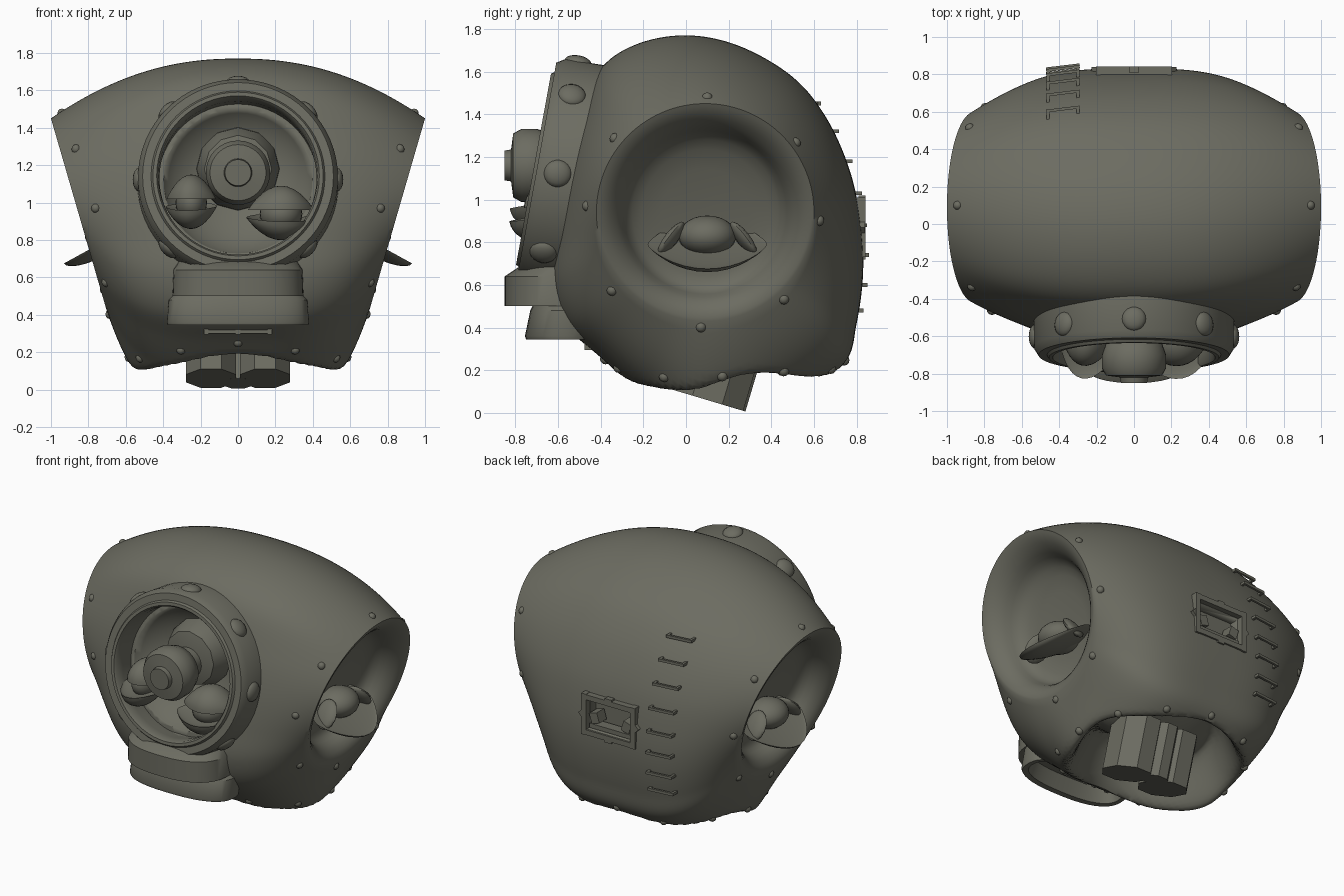
import bpy, bmesh, math
from math import sin, cos, pi
from mathutils import Vector, Matrix

if "Cube" in bpy.data.objects:
    bpy.data.objects.remove(bpy.data.objects["Cube"])

metal = bpy.data.materials.new("olive grey metal")
metal.diffuse_color = (0.15, 0.15, 0.12, 1)
metal.use_nodes = True
metal.node_tree.nodes["Principled BSDF"].inputs["Base Color"].default_value = metal.diffuse_color


def finish(name, bm, angle=35, matrix=None):
    if matrix is not None:
        bm.transform(matrix)
    bmesh.ops.recalc_face_normals(bm, faces=bm.faces)
    me = bpy.data.meshes.new(name)
    bm.to_mesh(me)
    bm.free()
    me.materials.append(metal)
    ob = bpy.data.objects.new(name, me)
    bpy.context.collection.objects.link(ob)
    bpy.ops.object.select_all(action='DESELECT')
    ob.select_set(True)
    bpy.context.view_layer.objects.active = ob
    bpy.ops.object.shade_smooth_by_angle(angle=math.radians(angle))
    return ob


def place(loc, rot=(0, 0, 0), scale=(1, 1, 1)):
    r = Matrix.Rotation(rot[2], 4, 'Z') @ Matrix.Rotation(rot[1], 4, 'Y') @ Matrix.Rotation(rot[0], 4, 'X')
    return Matrix.Translation(loc) @ r @ Matrix.Diagonal((*scale, 1))


def skin(bm, rings, cap=True):
    vs = [[bm.verts.new(p) for p in r] for r in rings]
    n = len(rings[0])
    for a, b in zip(vs, vs[1:]):
        for i in range(n):
            bm.faces.new((a[i], a[(i + 1) % n], b[(i + 1) % n], b[i]))
    if cap:
        bm.faces.new(vs[0])
        bm.faces.new(vs[-1])


def oval(z, hx, yf, yb, p, n):
    """Superellipse ring between front yf and back yb."""
    pts = []
    for i in range(n):
        c, s = cos(2 * pi * i / n), sin(2 * pi * i / n)
        k = (abs(c) ** p + abs(s) ** p) ** (-1 / p)
        pts.append(Vector((hx * c * k, (yf + yb) / 2 + (yb - yf) / 2 * s * k, z)))
    return pts


def lathe(name, prof, matrix, n=48, closed=False):
    bm = bmesh.new()
    rings = [[(r * cos(2 * pi * i / n), r * sin(2 * pi * i / n), h) for i in range(n)] for r, h in prof]
    skin(bm, rings + [rings[0]] if closed else rings, cap=not closed)
    bmesh.ops.remove_doubles(bm, verts=bm.verts, dist=1e-5)
    return finish(name, bm, 35, matrix)


def box(name, loc, size, rot=(0, 0, 0)):
    bm = bmesh.new()
    bmesh.ops.create_cube(bm, size=1)
    return finish(name, bm, 30, place(loc, rot, size))


def ball(name, matrix, u=24, v=14):
    bm = bmesh.new()
    bmesh.ops.create_uvsphere(bm, u_segments=u, v_segments=v, radius=1)
    return finish(name, bm, 60, matrix)


def bowl(name, loc, scale, rot):
    """Pointed almond dish: lower half of a sphere, pinched at the y ends."""
    bm = bmesh.new()
    bmesh.ops.create_uvsphere(bm, u_segments=32, v_segments=16, radius=1)
    for v in bm.verts:
        pinch = math.sqrt(max(0, 1 - v.co.y ** 2))
        v.co.z = v.co.z * pinch if v.co.z < 0 else -0.25 * v.co.z * pinch
        v.co.x *= 0.4 + 0.6 * pinch
    return finish(name, bm, 50, place(loc, rot, scale))


def cut(target, cutter):
    m = target.modifiers.new("cut", 'BOOLEAN')
    m.object, m.solver = cutter, 'EXACT'
    bpy.context.view_layer.objects.active = target
    bpy.ops.object.modifier_apply(modifier=m.name)
    bpy.data.objects.remove(cutter)


def smooth(t):
    t = max(0, min(1, t))
    return t * t * (3 - 2 * t)


# --- main shell: side outline (y, z) swept sideways, shrinking to a round tilted rim
outline = [(0, 1.77), (0.25, 1.72), (0.5, 1.575), (0.66, 1.38), (0.77, 1.13), (0.82, 0.88), (0.83, 0.65),
           (0.80, 0.42), (0.74, 0.23), (0.5, 0.07), (0.1, -0.11), (-0.2, 0.09), (-0.4, 0.26), (-0.56, 0.41),
           (-0.625, 0.6), (-0.61, 0.82), (-0.57, 1.1), (-0.51, 1.35), (-0.41, 1.6), (-0.24, 1.725)]
C, RIM, STEPS = Vector((0.09, 0.94)), 0.51, 36
loop = []
for i in range(len(outline)):
    a, b, c, d = (Vector(outline[(i + j) % len(outline)]) for j in (-1, 0, 1, 2))
    for k in range(8):
        t = k / 8
        loop.append(0.5 * (2 * b + (c - a) * t + (2 * a - 5 * b + 4 * c - d) * t * t + (3 * b - a - 3 * c + d) * t ** 3) - C)


def shell_ring(side, s, radius=None, depth=0):
    ring = []
    for p in loop:
        u = p.normalized()
        rim_x = 0.855 + 0.29 * (C.y + RIM * u.y - 0.95)
        if radius is None:
            e = 2.2 + 1.8 * ((1 - u.y) / 2) ** 1.1
            q = C + u * (p.length - (p.length - RIM) * s ** e)
            x, z = rim_x * s, q.y
            # neck hole pressed up into the underside
            if z < 0.5:
                z += 0.45 * smooth((1 - math.hypot(x / 0.6, (q.x - 0.2) / 0.53)) / 0.38)
        else:
            q = C + u * RIM * radius
            x, z = 0.855 + 0.29 * (q.y - 0.95) - depth, q.y
        ring.append((side * x, q.x, z))
    return ring


dish = [(0.97, 0.003), (0.92, 0.012), (0.87, 0.03), (0.82, 0.055), (0.78, 0.085), (0.75, 0.12), (0.72, 0.15), (0.67, 0.175),
        (0.58, 0.195), (0.4, 0.21), (0.05, 0.215)]
left = [shell_ring(-1, 1, r, d) for r, d in reversed(dish)]
right = [shell_ring(1, 1, r, d) for r, d in dish]
mid = [shell_ring(1 if i >= 0 else -1, abs(i) / STEPS) for i in range(-STEPS, STEPS + 1)]
bm = bmesh.new()
skin(bm, left + mid + right)
shell = finish("shell", bm, 60)

# --- porthole and hatch recesses
TILT = 1.39
face = place((0, -0.70, 1.14), (TILT, 0, 0))
cut(shell, ball("porthole_cutter", place((0, -0.66, 1.14), (TILT, 0, 0), (0.43, 0.43, 0.3)), 48, 24))
cut(shell, box("hatch_cutter", (0, 0.85, 0.87), (0.34, 0.24, 0.2)))

# --- porthole collar with large rivets
lathe("porthole_collar", [(0.54, -0.28), (0.535, -0.04), (0.51, 0), (0.465, 0), (0.455, 0.015), (0.435, 0.015),
                          (0.425, 0), (0.42, -0.06), (0.43, -0.28)], face, 64, True)
for i in range(8):
    if i != 6:
        ball("collar_rivet", face @ Matrix.Rotation(i * pi / 4, 4, 'Z') @ place((0.528, 0, -0.1), scale=(0.035, 0.065, 0.065)), 16, 10)

# --- eye turret and petals in the porthole
lathe("eye_turret", [(0.1, 0.3), (0.1, 0.6), (0.15, 0.64), (0.172, 0.7), (0.172, 0.77), (0.15, 0.81), (0.075, 0.82),
                     (0.07, 0.85)], place((0, 0, 1.16), (pi / 2, 0, 0)), 32)
lathe("turret_collar", [(0.24, 0.25), (0.22, 0.42), (0.18, 0.52), (0.1, 0.54)], place((0, 0, 1.18), (pi / 2, 0, 0)), 12)
for s, x, w, z in ((1, 0.23, 0.19, 0.92), (-1, -0.25, 0.14, 0.98)):
    rz = -pi / 2 + s * 0.2
    bowl("petal_bowl", (x, -0.68, z), (0.15, w, 0.12), (0, 0.15, rz))
    ball("petal_core", place((x, -0.62, z + 0.02), scale=(w * 0.6, 0.13, 0.1)))
    bowl("petal_lid", (x, -0.62, z + 0.04), (0.14, w * 0.95, -0.13), (0, 0, rz))

# --- chin bands (lower one hollow underneath) and grille
for name, levels in (("chin_upper", [(0.5, 0.35, -0.85, -0.35), (0.64, 0.345, -0.85, -0.35), (0.70, 0.31, -0.76, -0.35)]),
                     ("chin_lower", [(0.44, 0.32, -0.67, -0.45), (0.345, 0.345, -0.71, -0.42), (0.345, 0.375, -0.75, -0.4),
                                     (0.36, 0.38, -0.755, -0.4), (0.48, 0.37, -0.73, -0.4), (0.5, 0.35, -0.72, -0.4)])):
    bm = bmesh.new()
    skin(bm, [oval(*l, 2.5, 48) for l in levels])
    finish(name, bm, 35)
box("chin_grille", (0, -0.42, 0.32), (0.34, 0.1, 0.04))
for x in (-0.17, 0, 0.17):
    box("grille_bar", (x, -0.42, 0.32), (0.025, 0.11, 0.05))

# --- shoulder stubs inside the dishes
for s in (-1, 1):
    bowl("shoulder_bowl", (s * 0.72, 0.1, 0.79), (0.24, 0.28, 0.07), (0, 0.5, 0 if s > 0 else pi))
    ball("shoulder_ball", place((s * 0.69, 0.1, 0.83), scale=(0.13, 0.135, 0.095)))
    for y, lean in ((-0.07, 0.65), (0.27, -0.65)):
        ball("shoulder_lid", place((s * 0.72, y, 0.815), (-lean, s * -0.3, 0), (0.08, 0.03, 0.1)), 12, 8)

# --- small rivets: around each dish and around the neck hole
spots = []
for y, z in ((0.1, 1.485), (0.52, 1.27), (0.63, 0.9), (0.46, 0.53), (0.07, 0.4), (-0.35, 0.57), (-0.47, 0.97), (-0.34, 1.29)):
    for s in (-1, 1):
        hit, p, nrm, _ = shell.ray_cast((s * 1.5, y, z), (-s, 0, 0))
        if hit:
            spots.append(p - nrm * 0.01)
for i in range(12):
    a = i * pi / 6
    c, s = cos(a), sin(a)
    _, p, nrm, _ = shell.closest_point_on_mesh((0.61 * c, 0.18 + 0.57 * s, 0.14 + 0.1 * s * s))
    spots.append(p - nrm * 0.01)
for p in spots:
    ball("rivet", place(p, scale=(0.026, 0.026, 0.026)), 10, 6)

# --- neck: tilted twin stubs and a middle pipe
for x, w, d in ((-0.145, 0.145, 0.19), (0.145, 0.145, 0.19), (0, 0.09, 0.1)):
    back = 0 if w > 0.1 else 0.09
    bm = bmesh.new()
    skin(bm, [[(w * cos(pi / 8 + i * pi / 4), d * sin(pi / 8 + i * pi / 4), h) for i in range(8)] for h in (0, 0.35)])
    finish("neck_stub", bm, 25, place((x, 0.1 + back, 0.06 - back * 0.3), (-0.29, 0, 0)))

# --- rear ladder
for z in (1.45, 1.32, 1.18, 1.03, 0.88, 0.74, 0.6, 0.48):
    hit, p, nrm, _ = shell.ray_cast((-0.38, 1.5, z), (0, -1, 0))
    box("ladder_rung", (-0.38, p.y + 0.03, z), (0.18, 0.015, 0.018), (0, 0, 0.12))
    for x in (-0.46, -0.30):
        box("rung_leg", (x, p.y + 0.008 + (x + 0.38) * 0.12, z), (0.016, 0.05, 0.018))

# --- rear hatch frame, clasps and inner blocks
for s in (-1, 1):
    box("hatch_frame_side", (s * 0.185, 0.82, 0.87), (0.035, 0.045, 0.28))
    box("hatch_frame_bar", (0, 0.82, 0.87 + s * 0.12), (0.37, 0.045, 0.035))
    box("hatch_clasp", (s * 0.2, 0.82, 0.87), (0.04, 0.04, 0.04), (0, pi / 4, 0))
    box("hatch_clasp", (0, 0.825, 0.87 + s * 0.135), (0.05, 0.035, 0.03))
    box("hatch_block", (s * 0.12, 0.78, 0.85), (0.06, 0.08, 0.07), (0, s * 0.3, 0))
box("hatch_sill", (0, 0.78, 0.79), (0.32, 0.07, 0.03))
